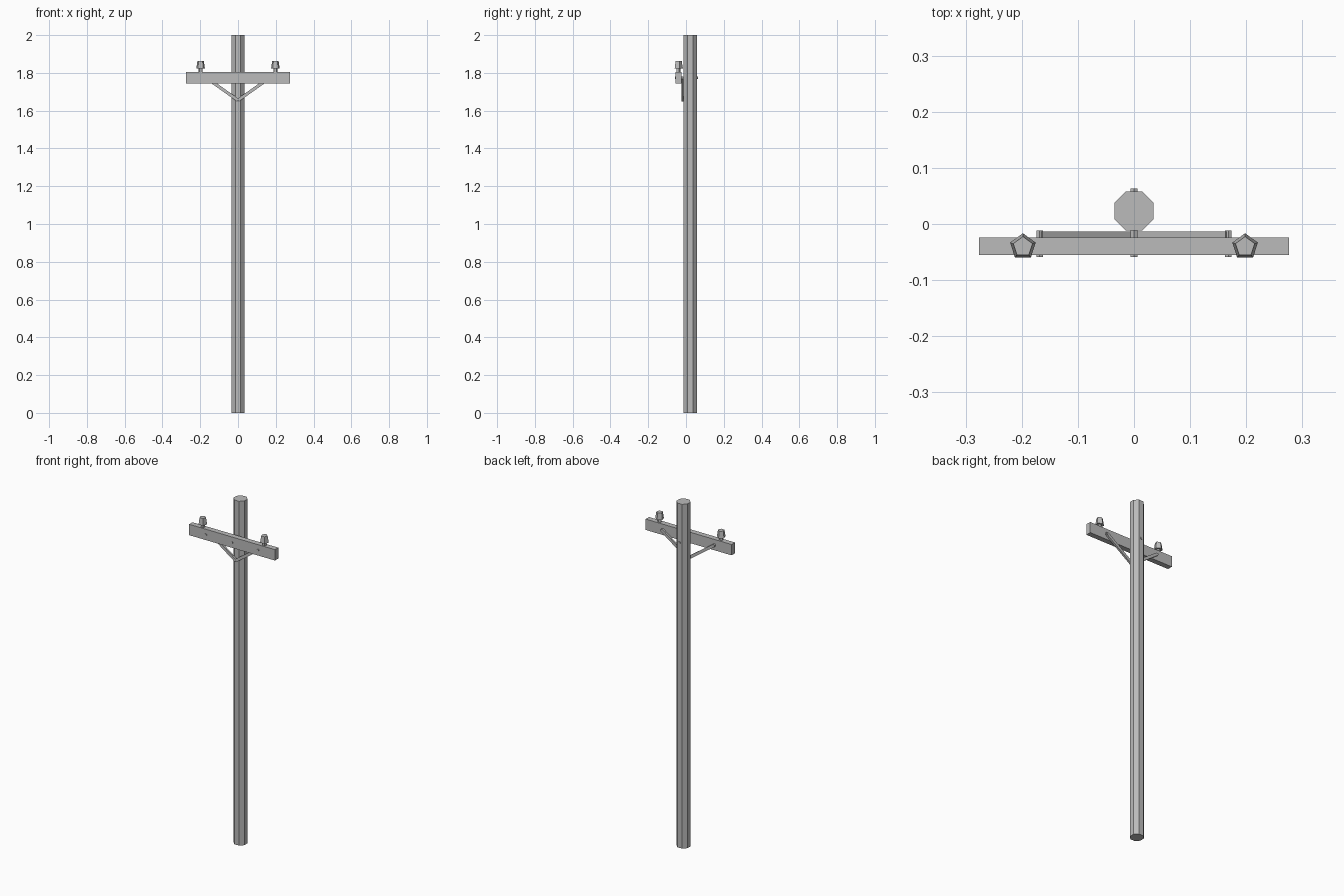
import bpy
import math
from mathutils import Vector

cube = bpy.data.objects.get("Cube")
if cube:
    bpy.data.objects.remove(cube, do_unlink=True)

grey = bpy.data.materials.new("plain_grey")
grey.use_nodes = True
colour = (0.5, 0.5, 0.5, 1)
grey.diffuse_color = colour
grey.node_tree.nodes["Principled BSDF"].inputs["Base Color"].default_value = colour


def finish(name):
    ob = bpy.context.object
    ob.name = name
    ob.data.materials.append(grey)
    return ob


def box(name, centre, size, tilt=0):
    bpy.ops.mesh.primitive_cube_add(size=1, location=centre, rotation=(0, tilt, 0))
    ob = finish(name)
    ob.scale = size
    return ob


def prism(name, sides, r1, r2, start, end, turn=0):
    a, b = Vector(start), Vector(end)
    rot = (b - a).to_track_quat('Z', 'Y').to_euler()
    bpy.ops.mesh.primitive_cone_add(vertices=sides, radius1=r1, radius2=r2,
                                    depth=(b - a).length, location=(a + b) / 2, rotation=rot)
    ob = finish(name)
    if turn:
        ob.rotation_euler = (0, 0, turn)
    return ob


# Octagonal pole
POLE_Y, ARM_Y, ARM_Z = 0.023, -0.0395, 1.774
radius = 0.035 / math.cos(math.pi / 8)
prism("pole", 8, radius, radius, (0, POLE_Y, 0), (0, POLE_Y, 2), math.pi / 8)

# Crossarm and the bolt through the pole
box("crossarm", (0, ARM_Y, ARM_Z), (0.552, 0.031, 0.063))
prism("centre_bolt", 6, 0.007, 0.007, (0, -0.059, ARM_Z), (0, 0.063, ARM_Z))

for side, label in ((1, "left"), (-1, "right")):
    # Diagonal brace with its bolt
    low, high = Vector((0, -0.0185, 1.655)), Vector((side * 0.168, -0.0185, ARM_Z))
    run = high - low
    box(label + "_brace", (low + high) / 2, (run.length, 0.011, 0.0165),
        -math.atan2(run.z, run.x))
    prism(label + "_brace_bolt", 6, 0.007, 0.007,
          (side * 0.168, -0.059, ARM_Z), (side * 0.168, -0.012, ARM_Z))

    # Five-sided insulator on a short pin
    x, y = side * 0.198, -0.0405
    prism(label + "_insulator_pin", 5, 0.011, 0.011, (x, y, 1.80), (x, y, 1.83), 2 * math.pi / 5)
    prism(label + "_insulator", 5, 0.024, 0.018, (x, y, 1.823), (x, y, 1.862), 2 * math.pi / 5)
